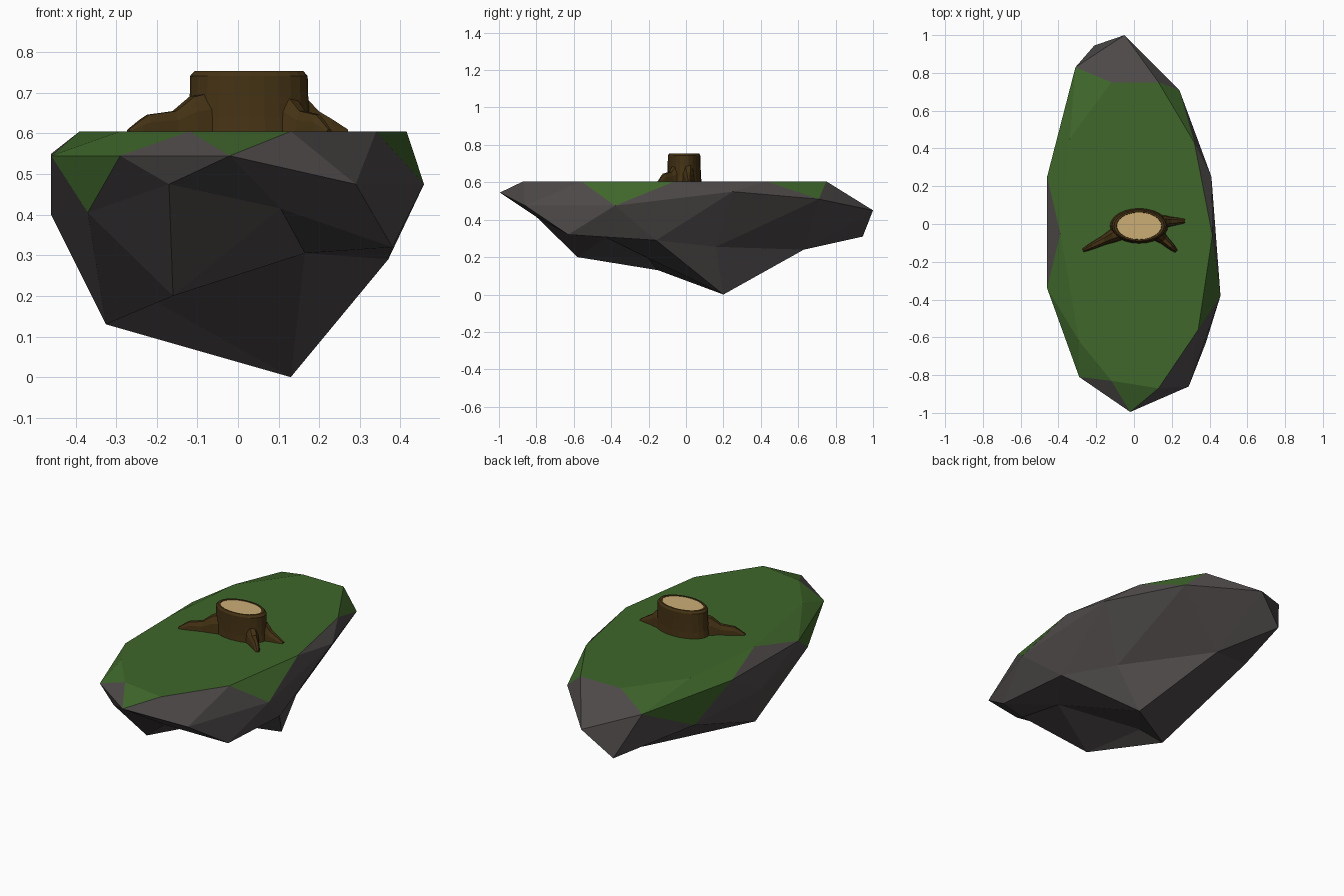
import bpy, bmesh, math
from mathutils import Vector

if "Cube" in bpy.data.objects:
    bpy.data.objects.remove(bpy.data.objects["Cube"])


def material(name, rgb):
    m = bpy.data.materials.new(name)
    m.diffuse_color = (*rgb, 1)
    m.use_nodes = True
    m.node_tree.nodes["Principled BSDF"].inputs["Base Color"].default_value = m.diffuse_color
    return m


ROCK = material("rock_grey", (0.075, 0.066, 0.066))
GRASS = material("grass_green", (0.05, 0.135, 0.024))
BARK = material("bark_brown", (0.058, 0.032, 0.007))
WOOD = material("cut_wood", (0.60, 0.42, 0.18))


def finish(name, bm, mats):
    bmesh.ops.recalc_face_normals(bm, faces=bm.faces)
    me = bpy.data.meshes.new(name)
    bm.to_mesh(me)
    bm.free()
    for m in mats:
        me.materials.append(m)
    ob = bpy.data.objects.new(name, me)
    bpy.context.collection.objects.link(ob)
    return ob


# Floating rock: flat top ring, widest ring, lower ring, then the underside points
TOP_Z = 0.605
top_ring = [(-.12, -.83), (.13, -.87), (.34, -.56), (.415, -.06), (.32, .43),
            (.13, .75), (-.12, .75), (-.34, .45), (-.39, -.05), (-.29, -.62)]
mid_ring = [(-.02, -.995, .545), (.29, -.86, .475), (.458, -.38, .475), (.41, .25, .55),
            (.24, .71, .51), (-.05, 1.0, .45), (-.31, .83, .54), (-.46, .25, .55),
            (-.46, -.34, .545), (-.29, -.81, .545)]
low_ring = [(-.17, -.86, .475), (.105, -.80, .415), (.38, -.63, .32), (.37, -.16, .29),
            (.25, .16, .255), (-.05, .63, .24), (-.21, .945, .31), (-.38, .47, .36),
            (-.46, .0, .40), (-.37, -.55, .405)]
under = {"A": (-.16, -.58, .20), "B": (-.325, -.15, .13), "S": (.13, .20, 0),
         "N": (.165, -.43, .305), "V": (-.21, -.2, .19)}

bm = bmesh.new()
T = [bm.verts.new((x, y, TOP_Z)) for x, y in top_ring]
M = [bm.verts.new(p) for p in mid_ring]
L = [bm.verts.new(p) for p in low_ring]
U = {k: bm.verts.new(p) for k, p in under.items()}


def face(vs, grass=False):
    bm.faces.new(vs).material_index = int(grass)


face(T, True)
for i in range(10):
    j = (i + 1) % 10
    face((M[i - 1], M[i], T[i]), i in (7, 9))
    face((M[i], T[j], T[i]), i in (0, 2, 4, 6, 7, 8, 9))
    face((M[i], M[i - 1], L[i]), i in (7, 9))
    face((M[i], L[i], L[j]))
# Underside facets: digits are lower ring points, letters are underside points
for tri in ("90A 01A 1NA 12N 23N N3S NSV ANV AVB VSB 9AB 89B 78B 7BS 7S5 675 5S4 4S3").split():
    face([L[int(c)] if c.isdigit() else U[c] for c in tri])
finish("rock_island", bm, [ROCK, GRASS])

# Stump: oval trunk with chamfered rim and pale cut face
CX, CY, RX, RY, N = 0.027, -0.01, 0.146, 0.088, 24
bm = bmesh.new()
rings = []
for z, s in ((.598, 1.06), (.64, 1.02), (.69, 1.0), (.742, .99), (.754, .91), (.754, .82), (.751, .81)):
    rings.append([bm.verts.new((CX + RX * s * math.cos(a), CY + RY * s * math.sin(a), z))
                  for a in (2 * math.pi * k / N for k in range(N))])
for lo, hi in zip(rings, rings[1:]):
    for k in range(N):
        n = (k + 1) % N
        bm.faces.new((lo[k], lo[n], hi[n], hi[k]))
bm.faces.new(rings[0][::-1])
bm.faces.new(rings[-1]).material_index = 1
finish("stump", bm, [BARK, WOOD])


# Roots: tapering humps running from the trunk out along the grass
def root(name, start, end, profile):
    a, b = Vector((*start, 0)), Vector((*end, 0))
    side = (b - a).cross(Vector((0, 0, 1))).normalized()
    bm = bmesh.new()
    loops = []
    for t, w, h in profile:
        c = a.lerp(b, t)
        loops.append([bm.verts.new(c + side * w * s + Vector((0, 0, .6 + h * f)))
                      for s, f in ((-1, 0), (-.85, .6), (-.4, 1), (.4, 1), (.85, .6), (1, 0))])
    for p, q in zip(loops, loops[1:]):
        for k in range(6):
            n = (k + 1) % 6
            bm.faces.new((p[k], p[n], q[n], q[k]))
    bm.faces.new(loops[0])
    bm.faces.new(loops[-1][::-1])
    finish(name, bm, [BARK])


PROFILE = [(0, .042, .10), (.2, .036, .09), (.42, .026, .055), (.75, .019, .046), (.85, .016, .033), (1, .010, .010)]
SHORT = [(0, .04, .10), (.35, .034, .09), (.55, .025, .055), (.75, .02, .036), (1, .012, .010)]
root("left_root", (-.075, -.045), (-.27, -.14), PROFILE)
root("right_root", (.11, .01), (.27, .016), SHORT)
root("front_root", (.11, -.04), (.225, -.145), PROFILE)
